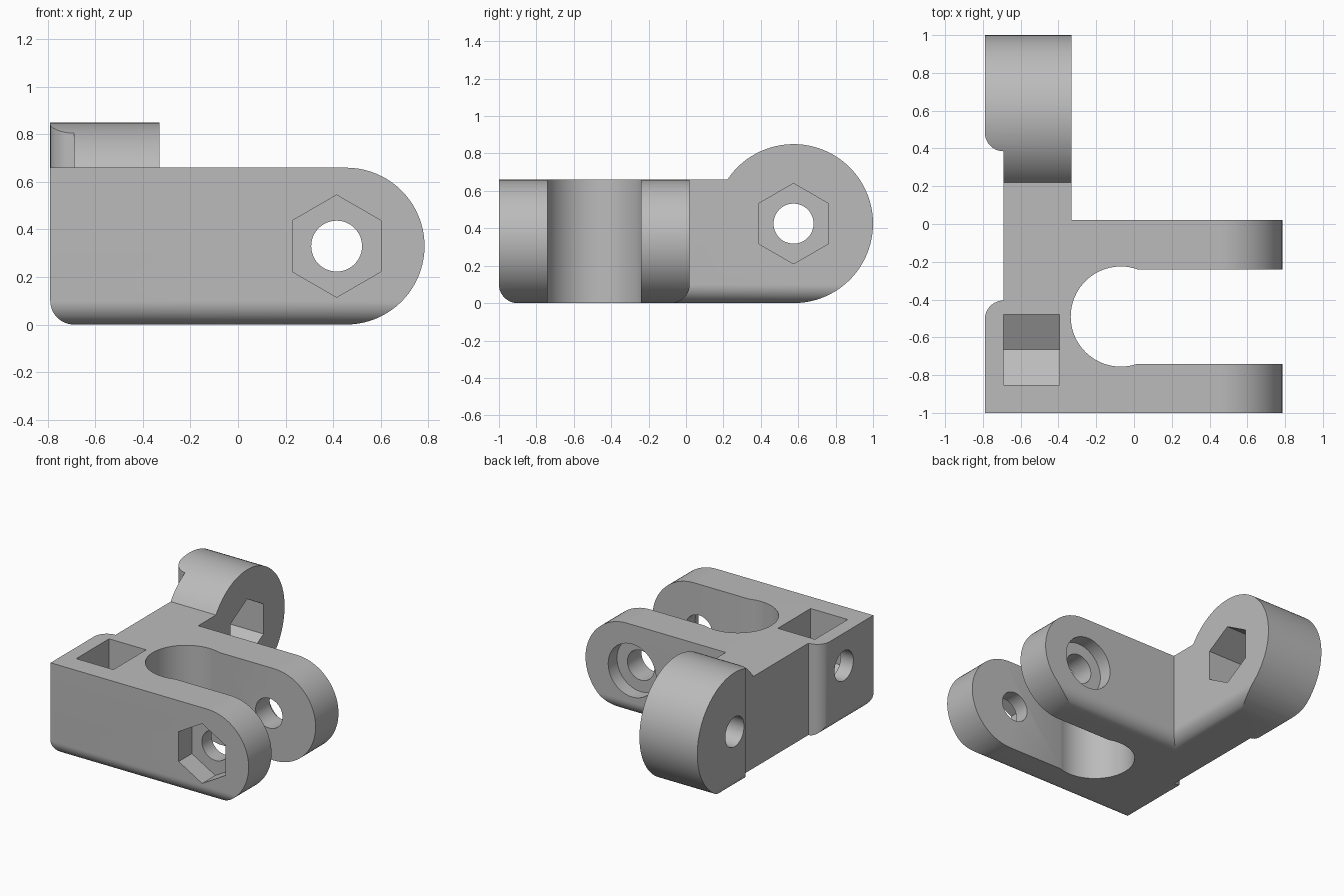
import bpy
import bmesh
from math import sin, cos, asin, radians, degrees

if "Cube" in bpy.data.objects:
    bpy.data.objects.remove(bpy.data.objects["Cube"], do_unlink=True)

gray = bpy.data.materials.new("plain_gray")
gray.use_nodes = True
gray.diffuse_color = (0.5, 0.5, 0.5, 1)
gray.node_tree.nodes["Principled BSDF"].inputs["Base Color"].default_value = (0.5, 0.5, 0.5, 1)


def arc(cu, cv, r, start, end, n=16):
    angles = [radians(start + (end - start) * i / n) for i in range(n + 1)]
    return [(cu + r * cos(a), cv + r * sin(a)) for a in angles]


def circle(cu, cv, r, n=48, turn=0):
    return arc(cu, cv, r, turn, turn + 360, n)[:-1]


def prism(name, outline, axis, lo, hi):
    """Extrude a 2D outline along an axis."""
    place = {"x": lambda u, v, w: (w, u, v),
             "y": lambda u, v, w: (u, w, v),
             "z": lambda u, v, w: (u, v, w)}[axis]
    bm = bmesh.new()
    rings = [[bm.verts.new(place(u, v, w)) for u, v in outline] for w in (lo, hi)]
    bm.faces.new(rings[0])
    bm.faces.new(rings[1])
    for i in range(len(outline)):
        j = (i + 1) % len(outline)
        bm.faces.new((rings[0][i], rings[0][j], rings[1][j], rings[1][i]))
    bmesh.ops.recalc_face_normals(bm, faces=bm.faces)
    mesh = bpy.data.meshes.new(name)
    bm.to_mesh(mesh)
    bm.free()
    mesh.materials.append(gray)
    obj = bpy.data.objects.new(name, mesh)
    bpy.context.collection.objects.link(obj)
    return obj


def combine(target, tool, operation):
    tool.hide_render = True
    mod = target.modifiers.new(operation.lower(), "BOOLEAN")
    mod.operation = operation
    mod.solver = "EXACT"
    mod.object = tool
    bpy.context.view_layer.objects.active = target
    bpy.ops.object.modifier_apply(modifier=mod.name)
    bpy.data.objects.remove(tool, do_unlink=True)


def cut(name, outline, axis, lo, hi):
    combine(bracket, prism(name, outline, axis, lo, hi), "DIFFERENCE")


FILLET, TOP = 0.1, 0.66
LEFT, WALL, INNER, TIP = -0.79, -0.69, -0.33, 0.785
FRONT, REAR = -1.0, 0.02


def rounded_bottom(lo, hi, top):
    """Cross-section with both lower corners filleted."""
    return (arc(lo + FILLET, FILLET, FILLET, 180, 270)
            + arc(hi - FILLET, FILLET, FILLET, 270, 360)
            + [(hi, top), (lo, top)])


# Fork block with round arm tips and filleted lower edges
R = TOP / 2
side = (arc(LEFT + FILLET, FILLET, FILLET, 180, 270)
        + arc(TIP - R, R, R, -90, 90, 40) + [(LEFT, TOP)])
bracket = prism("hinge_bracket", side, "y", FRONT - 0.1, REAR + 0.1)
combine(bracket, prism("block_section", rounded_bottom(FRONT, REAR, 1), "x", -1, 1), "INTERSECT")

# Rear lug with a round eye
EYE_Y, EYE_R = 0.575, 0.425
meet = 180 - degrees(asin((TOP - EYE_R) / EYE_R))
lug_side = [(-0.3, 0)] + arc(EYE_Y, EYE_R, EYE_R, -90, meet, 60) + [(-0.3, TOP)]
lug = prism("rear_lug", lug_side, "x", -1, 0)
combine(lug, prism("lug_section", rounded_bottom(LEFT, INNER, 1), "y", -0.5, 1.1), "INTERSECT")
combine(bracket, lug, "UNION")

# Recess along the outer wall, with rounded shoulders
lug_edge, block_edge = 0.485, -0.505
recess = (arc(WALL, lug_edge, FILLET, 270, 180) + [(-0.9, lug_edge), (-0.9, block_edge)]
          + arc(WALL, block_edge, FILLET, 180, 90))
cut("wall_recess", recess, "z", -0.1, 1)

# Keyhole slot between the fork arms
SLOT_Y, HALF, SLOT_R = -0.49, 0.25, 0.265
a = degrees(asin(HALF / SLOT_R))
slot = arc(-0.07, SLOT_Y, SLOT_R, a, 360 - a, 48) + [(1, SLOT_Y - HALF), (1, SLOT_Y + HALF)]
cut("fork_slot", slot, "z", -0.1, 1)

# Fork bolt hole, hex nut seat and round head seat
BOLT_X, BOLT_R, HEX_R = 0.415, 0.107, 0.215
cut("fork_bolt_hole", circle(BOLT_X, R, BOLT_R), "y", -1.1, 0.2)
cut("fork_nut_seat", circle(BOLT_X, R, HEX_R, 6, 30), "y", -1.1, FRONT + 0.15)
cut("fork_head_seat", circle(BOLT_X, R, 0.19), "y", REAR - 0.1, 0.2)

# Lug bolt hole and hex nut seat
cut("lug_bolt_hole", circle(EYE_Y, EYE_R, BOLT_R), "x", -1, 0)
cut("lug_nut_seat", circle(EYE_Y, EYE_R, HEX_R, 6, 30), "x", INNER - 0.32, 0)

# Nut pocket open at the top with a V floor, and its side bolt hole
NUT_Y = -0.665
w = HEX_R * cos(radians(30))
pocket = [(NUT_Y - w, 1), (NUT_Y - w, EYE_R - HEX_R / 2), (NUT_Y, EYE_R - HEX_R),
          (NUT_Y + w, EYE_R - HEX_R / 2), (NUT_Y + w, 1)]
cut("nut_pocket", pocket, "x", WALL, -0.395)
cut("side_bolt_hole", circle(NUT_Y, EYE_R, BOLT_R), "x", -1, -0.5)

# Smooth rounds, crisp edges
bpy.ops.object.select_all(action="DESELECT")
bracket.select_set(True)
bpy.context.view_layer.objects.active = bracket
bpy.ops.object.shade_smooth_by_angle(angle=radians(25))
